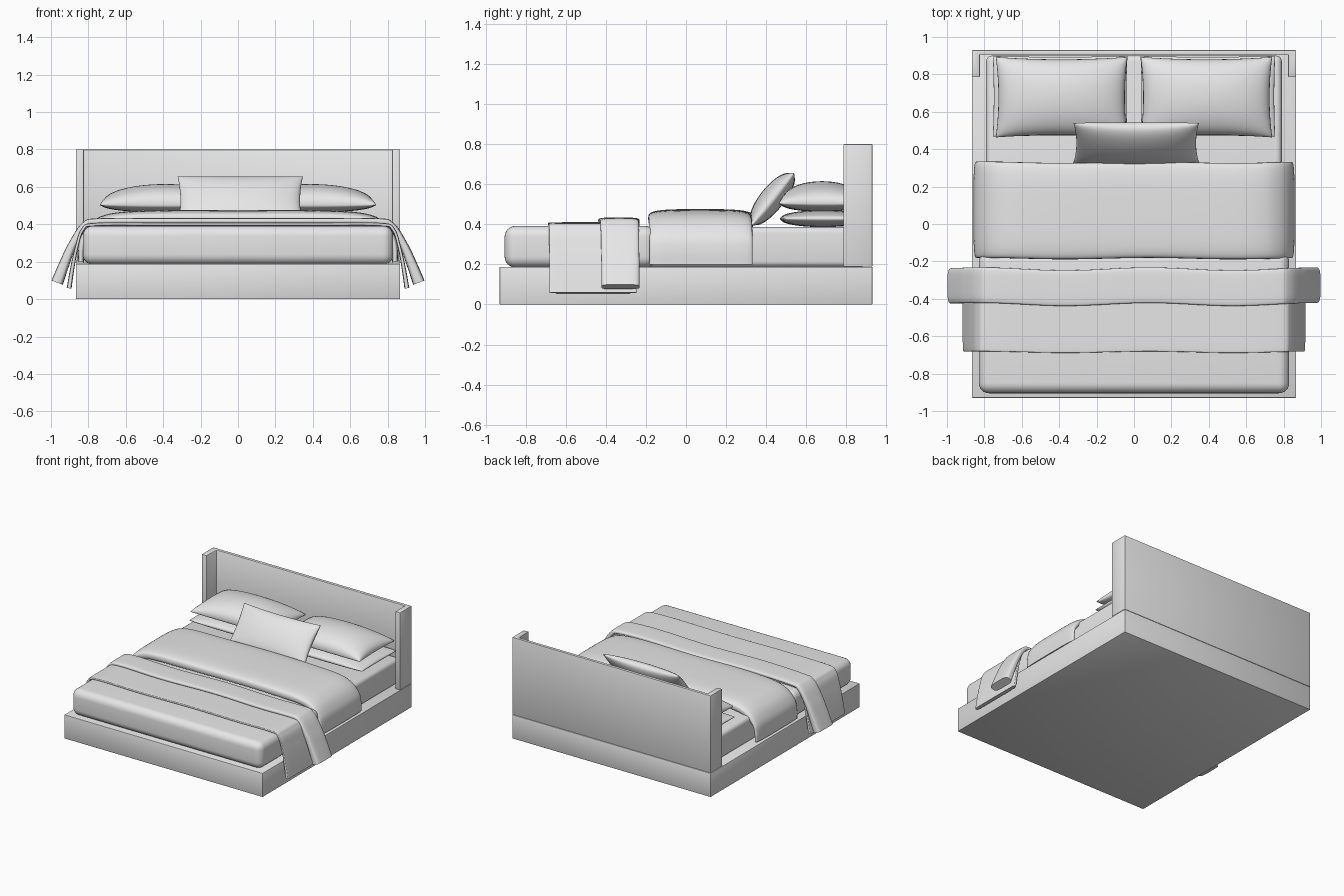
import bpy, bmesh, math
from mathutils import Vector

if "Cube" in bpy.data.objects:
    bpy.data.objects.remove(bpy.data.objects["Cube"])

fabric = bpy.data.materials.new("light grey")
fabric.diffuse_color = (0.8, 0.8, 0.8, 1)
fabric.use_nodes = True
fabric.node_tree.nodes["Principled BSDF"].inputs["Base Color"].default_value = fabric.diffuse_color


def finish(name, bm, angle=40):
    bmesh.ops.recalc_face_normals(bm, faces=bm.faces)
    me = bpy.data.meshes.new(name)
    bm.to_mesh(me)
    bm.free()
    me.materials.append(fabric)
    ob = bpy.data.objects.new(name, me)
    bpy.context.collection.objects.link(ob)
    bpy.ops.object.select_all(action='DESELECT')
    ob.select_set(True)
    bpy.context.view_layer.objects.active = ob
    bpy.ops.object.shade_smooth_by_angle(angle=math.radians(angle))
    return ob


def box(name, lo, hi, bevel, segments):
    bm = bmesh.new()
    bmesh.ops.create_cube(bm, size=1)
    for v in bm.verts:
        v.co = [(a + b) / 2 + c * (b - a) for a, b, c in zip(lo, hi, v.co)]
    bmesh.ops.bevel(bm, geom=bm.edges[:], offset=bevel, segments=segments,
                    profile=0.5, affect='EDGES')
    return finish(name, bm)


def prism(name, outline, z0, z1, bevel):
    bm = bmesh.new()
    face = bm.faces.new([bm.verts.new((x, y, z0)) for x, y in outline])
    top = bmesh.ops.extrude_face_region(bm, geom=[face])["geom"]
    for v in top:
        if isinstance(v, bmesh.types.BMVert):
            v.co.z = z1
    bmesh.ops.bevel(bm, geom=bm.edges[:], offset=bevel, segments=2,
                    profile=0.5, affect='EDGES')
    return finish(name, bm)


def smooth_path(pts, steps=6):
    # Catmull-Rom through (x, z, thickness) points
    pts = [Vector(p) for p in pts]
    ext = [2 * pts[0] - pts[1]] + pts + [2 * pts[-1] - pts[-2]]
    out = []
    for a, b, c, d in zip(ext, ext[1:], ext[2:], ext[3:]):
        for i in range(steps):
            t = i / steps
            out.append(0.5 * (2 * b + (c - a) * t + (2 * a - 5 * b + 4 * c - d) * t ** 2
                              + (3 * b - a - 3 * c + d) * t ** 3))
    return out + [pts[-1]]


def drape(name, half, y0, y1, power, wave=0.004, sides=40):
    """Cloth laid across the bed: a flat rounded section swept over a mirrored path."""
    path = smooth_path([(-x, z, t) for x, z, t in reversed(half)] + half[1:])
    bm = bmesh.new()
    rings = []
    for i, p in enumerate(path):
        d = path[min(i + 1, len(path) - 1)] - path[max(i - 1, 0)]
        n = Vector((-d.y, d.x)).normalized()
        shift = wave * math.sin(p.x * 7 + 1)
        ring = []
        for k in range(sides):
            a = 2 * math.pi * k / sides
            cy, cn = math.cos(a), math.sin(a)
            u = math.copysign(abs(cy) ** (2 / power), cy)
            w = math.copysign(abs(cn) ** (2 / power), cn) * p.z / 2
            ring.append(bm.verts.new((p.x + n.x * w, (y0 + y1) / 2 + shift + u * (y1 - y0) / 2,
                                      p.y + n.y * w)))
        rings.append(ring)
    for r, s in zip(rings, rings[1:]):
        for k in range(sides):
            j = (k + 1) % sides
            bm.faces.new((r[k], r[j], s[j], s[k]))
    bm.faces.new(rings[0])
    bm.faces.new(rings[-1])
    return finish(name, bm, 60)


def pillow(name, center, hx, hy, up, down, pinch, tilt=0, n=28):
    """Cushion with pointed corners, concave seams and domed faces."""
    bm = bmesh.new()
    for sign, h in ((1, up), (-1, down)):
        grid = []
        for i in range(n + 1):
            row = []
            for j in range(n + 1):
                u = math.sin((i / n - 0.5) * math.pi)
                v = math.sin((j / n - 0.5) * math.pi)
                x = hx * u * (1 - pinch * (1 - v * v))
                y = hy * v * (1 - 1.5 * pinch * (1 - u * u))
                z = sign * h * (max(0, 1 - u * u) * max(0, 1 - v * v)) ** 0.42
                row.append(bm.verts.new((x, y, z)))
            grid.append(row)
        for i in range(n):
            for j in range(n):
                bm.faces.new((grid[i][j], grid[i + 1][j], grid[i + 1][j + 1], grid[i][j + 1]))
    bmesh.ops.remove_doubles(bm, verts=bm.verts, dist=0.0003)
    ob = finish(name, bm, 75)
    ob.location = center
    ob.rotation_euler.x = tilt
    return ob


# Bed frame and winged headboard
box("bed_base", (-0.866, -0.93, 0), (0.866, 0.93, 0.188), 0.004, 2)
prism("headboard", [(-0.866, 0.93), (-0.866, 0.785), (-0.824, 0.785), (-0.824, 0.906),
                    (0.824, 0.906), (0.824, 0.785), (0.866, 0.785), (0.866, 0.93)],
      0.189, 0.80, 0.004)

# Mattress and the quilt wrapped around its foot
box("mattress", (-0.79, -0.87, 0.186), (0.79, 0.9, 0.387), 0.03, 4)
box("foot_quilt", (-0.83, -0.905, 0.184), (0.83, -0.15, 0.392), 0.055, 6)

# Folded duvet across the middle
drape("folded_duvet", [(0, 0.43, 0.09), (0.4, 0.43, 0.09), (0.65, 0.42, 0.085),
                       (0.76, 0.388, 0.07), (0.82, 0.33, 0.05), (0.838, 0.27, 0.04),
                       (0.84, 0.2, 0.035)], -0.185, 0.33, 3.6)

# Throw blanket: wide lower layer and a narrow folded layer on top
drape("throw_lower_layer", [(0, 0.40, 0.018), (0.4, 0.40, 0.018), (0.76, 0.399, 0.018),
                            (0.83, 0.372, 0.018), (0.862, 0.28, 0.018), (0.885, 0.17, 0.022),
                            (0.903, 0.058, 0.026)], -0.685, -0.25, 8)
drape("throw_upper_fold", [(0, 0.418, 0.03), (0.4, 0.418, 0.03), (0.74, 0.416, 0.032),
                           (0.82, 0.393, 0.038), (0.885, 0.29, 0.045), (0.928, 0.19, 0.055),
                           (0.967, 0.088, 0.065)], -0.43, -0.24, 4, 0.008)

# Stacked sleeping pillows on both sides
for side, s in (("left", -1), ("right", 1)):
    pillow(side + "_bottom_pillow", (s * 0.395, 0.683, 0.428), 0.36, 0.215, 0.042, 0.042, 0.015)
    pillow(side + "_top_pillow", (s * 0.387, 0.678, 0.503), 0.352, 0.215, 0.112, 0.04, 0.04)

# Leaning accent cushion
pillow("accent_cushion", (0.012, 0.433, 0.525), 0.335, 0.168, 0.065, 0.055, 0.045,
       math.radians(51))
